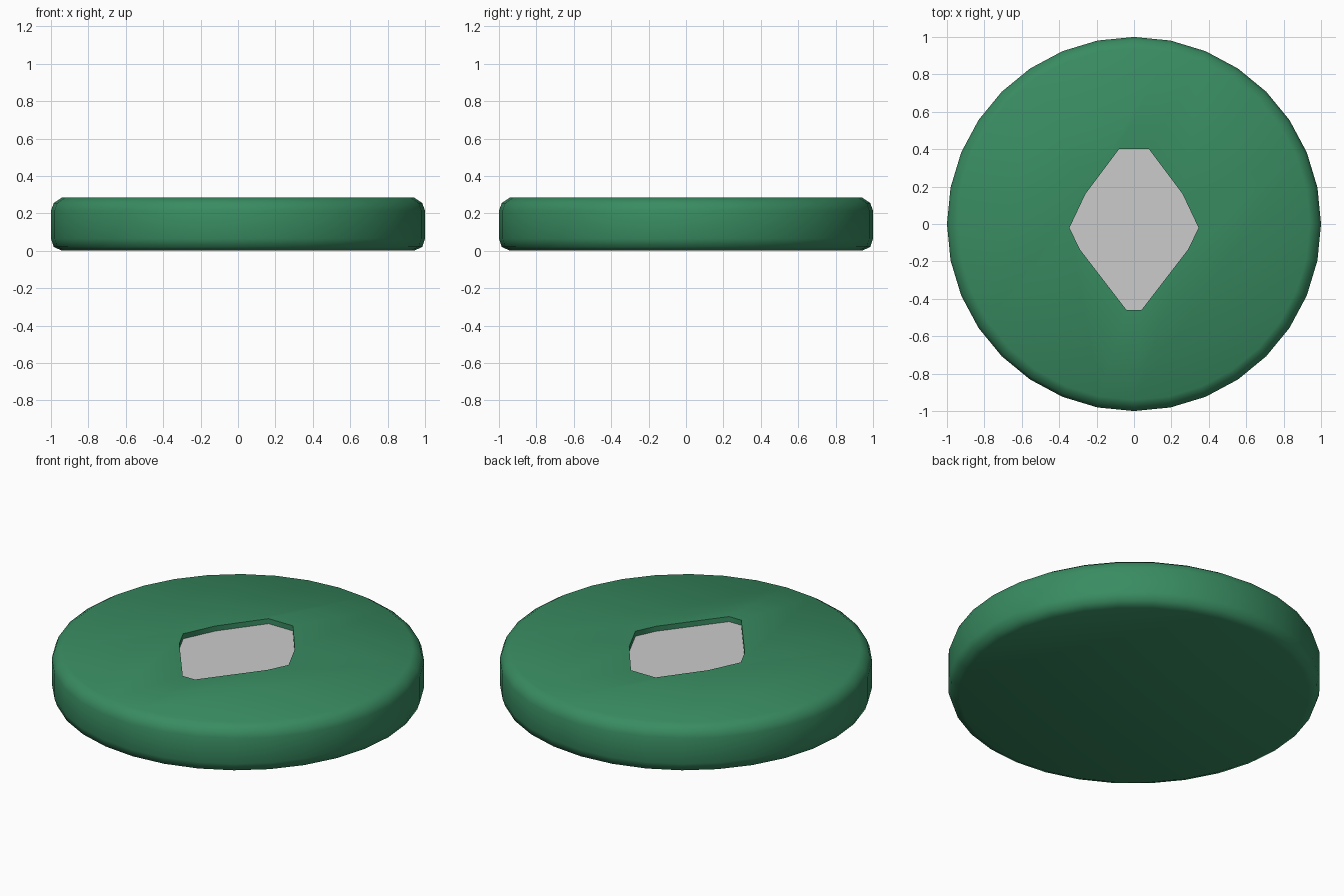
import bpy, bmesh, math

if "Cube" in bpy.data.objects:
    bpy.data.objects.remove(bpy.data.objects["Cube"])

SIDES = 32
TOP = 0.285
FLOOR = 0.255


def make_object(name, bm):
    bmesh.ops.recalc_face_normals(bm, faces=bm.faces)
    mesh = bpy.data.meshes.new(name)
    bm.to_mesh(mesh)
    bm.free()
    obj = bpy.data.objects.new(name, mesh)
    bpy.context.collection.objects.link(obj)
    return obj


def prism(name, outline, z0, z1):
    bm = bmesh.new()
    face = bm.faces.new([bm.verts.new((x, y, z0)) for x, y in outline])
    ext = bmesh.ops.extrude_face_region(bm, geom=[face], use_keep_orig=True)
    for v in ext["geom"]:
        if isinstance(v, bmesh.types.BMVert):
            v.co.z = z1
    return make_object(name, bm)


# Disc with rounded rims, lathed from a short profile
profile = [(0.94, 0), (0.985, 0.02), (1, 0.065),
           (1, 0.215), (0.985, 0.255), (0.94, TOP)]
bm = bmesh.new()
rings = []
for r, z in profile:
    rings.append([bm.verts.new((r * math.cos(2 * math.pi * i / SIDES),
                                r * math.sin(2 * math.pi * i / SIDES), z))
                  for i in range(SIDES)])
for a, b in zip(rings, rings[1:]):
    for i in range(SIDES):
        j = (i + 1) % SIDES
        bm.faces.new((a[i], a[j], b[j], b[i]))
bm.faces.new(rings[0][::-1])
bm.faces.new(rings[-1])
disc = make_object("disc", bm)

# Mirrored gem-shaped outline of the recess
half = [(0.04, -0.46), (0.29, -0.135), (0.345, -0.02), (0.26, 0.16), (0.08, 0.40)]
outline = half + [(-x, y) for x, y in reversed(half)]

# Shallow recess cut into the top
cutter = prism("recess_cutter", outline, FLOOR - 0.015, TOP + 0.1)
cutter.hide_render = True
cut = disc.modifiers.new("recess", 'BOOLEAN')
cut.operation = 'DIFFERENCE'
cut.solver = 'EXACT'
cut.object = cutter
bpy.context.view_layer.objects.active = disc
disc.select_set(True)
bpy.ops.object.modifier_apply(modifier=cut.name)
bpy.data.objects.remove(cutter, do_unlink=True)
bpy.ops.object.shade_smooth_by_angle(angle=math.radians(60))

green = bpy.data.materials.new("green")
green.diffuse_color = (0.04, 0.26, 0.12, 1)
green.use_nodes = True
green.node_tree.nodes["Principled BSDF"].inputs["Base Color"].default_value = green.diffuse_color
disc.data.materials.clear()
disc.data.materials.append(green)

# Pale inlay lying on the recess floor
prism("inlay", outline, FLOOR - 0.015, FLOOR)
